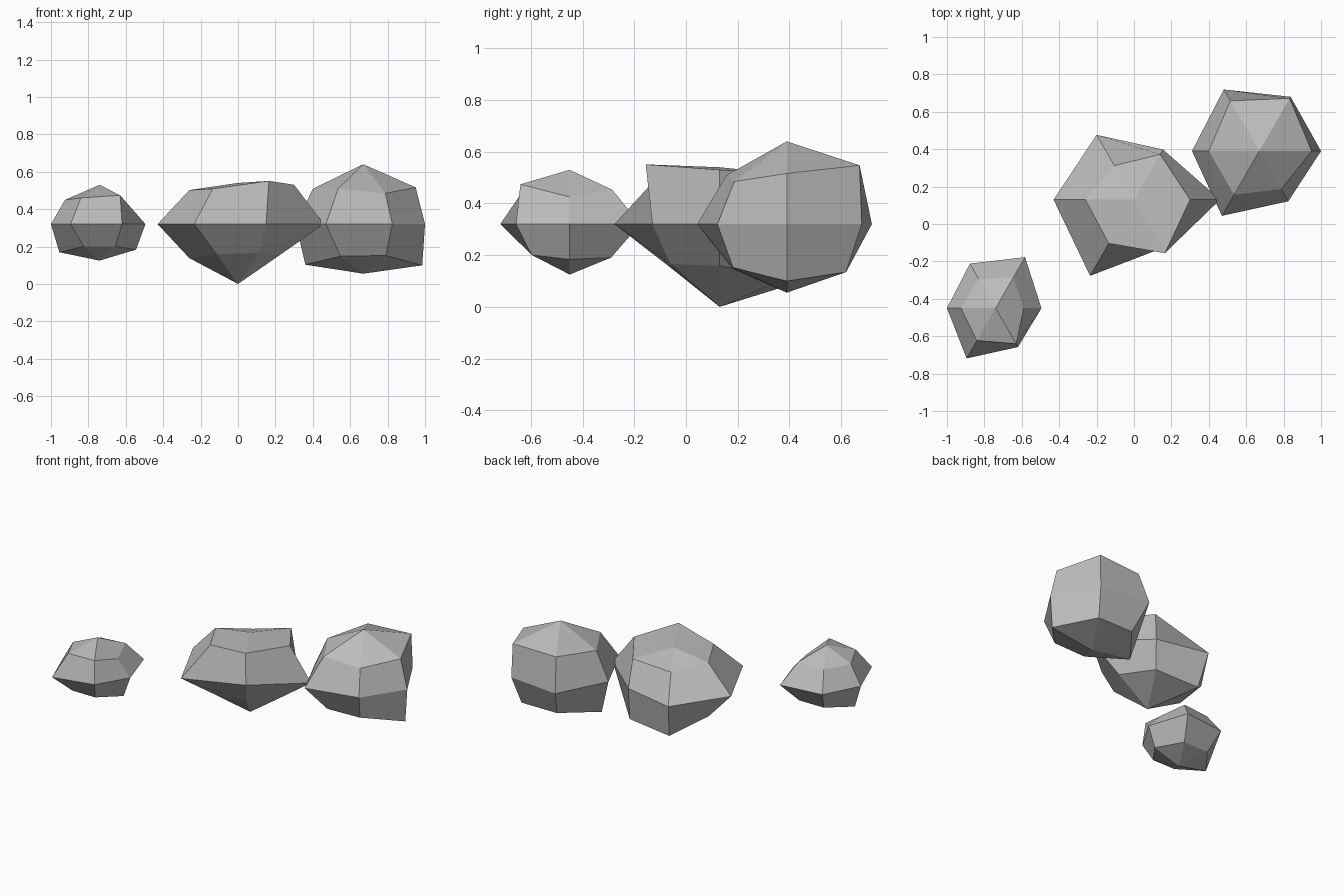
import bpy, bmesh, math
from mathutils import Matrix

if "Cube" in bpy.data.objects:
    bpy.data.objects.remove(bpy.data.objects["Cube"])

SIDES = 6
SQUASH = 0.7                        # stones are flatter than wide
RING = math.sqrt(0.5)               # radius of the slanted rings on a unit sphere
CORNER_TO_X = Matrix.Rotation(math.pi / SIDES, 4, "Z")

stone_grey = bpy.data.materials.new("stone_grey")
stone_grey.use_nodes = True
colour = (0.5, 0.5, 0.5, 1)
stone_grey.diffuse_color = colour
stone_grey.node_tree.nodes["Principled BSDF"].inputs["Base Color"].default_value = colour


def make_stone(name, centre, poles, upper, middle, lower):
    """Low-poly ball whose corners are pushed in or out from the centre.
    Each ring lists its horizontal reach counterclockwise from +x;
    poles holds the top and bottom heights from the centre."""
    bm = bmesh.new()
    bmesh.ops.create_uvsphere(bm, u_segments=SIDES, v_segments=4, radius=1,
                              matrix=CORNER_TO_X)
    for v in bm.verts:
        if abs(v.co.z) > 0.9:
            v.co.z = poles[0] if v.co.z > 0 else -poles[1]
            continue
        side = round(math.atan2(v.co.y, v.co.x) / math.tau * SIDES) % SIDES
        if abs(v.co.z) < 0.1:
            v.co *= middle[side]
        else:
            ring = upper if v.co.z > 0 else lower
            v.co *= ring[side] / RING
        v.co.z *= SQUASH
    mesh = bpy.data.meshes.new(name)
    bm.to_mesh(mesh)
    bm.free()
    mesh.materials.append(stone_grey)
    stone = bpy.data.objects.new(name, mesh)
    stone.location = centre
    bpy.context.collection.objects.link(stone)


# Wide stone in the middle
make_stone("middle_stone", (0, 0.13, 0.32), (0.22, 0.32),
           upper=[0.30, 0.28, 0.21, 0.26, 0.27, 0.33],
           middle=[0.46, 0.31, 0.40, 0.43, 0.47, 0.30],
           lower=[0.23, 0.30, 0.33, 0.26, 0.23, 0.22])

# Tall stone at the back
make_stone("back_stone", (0.67, 0.39, 0.32), (0.32, 0.265),
           upper=[0.28, 0.325, 0.31, 0.27, 0.27, 0.235],
           middle=[0.33, 0.335, 0.38, 0.36, 0.40, 0.31],
           lower=[0.315, 0.265, 0.265, 0.31, 0.245, 0.24])

# Small stone at the front
make_stone("front_stone", (-0.74, -0.45, 0.32), (0.21, 0.195),
           upper=[0.15, 0.19, 0.18, 0.185, 0.20, 0.22],
           middle=[0.245, 0.315, 0.275, 0.26, 0.31, 0.24],
           lower=[0.195, 0.185, 0.185, 0.215, 0.17, 0.17])
